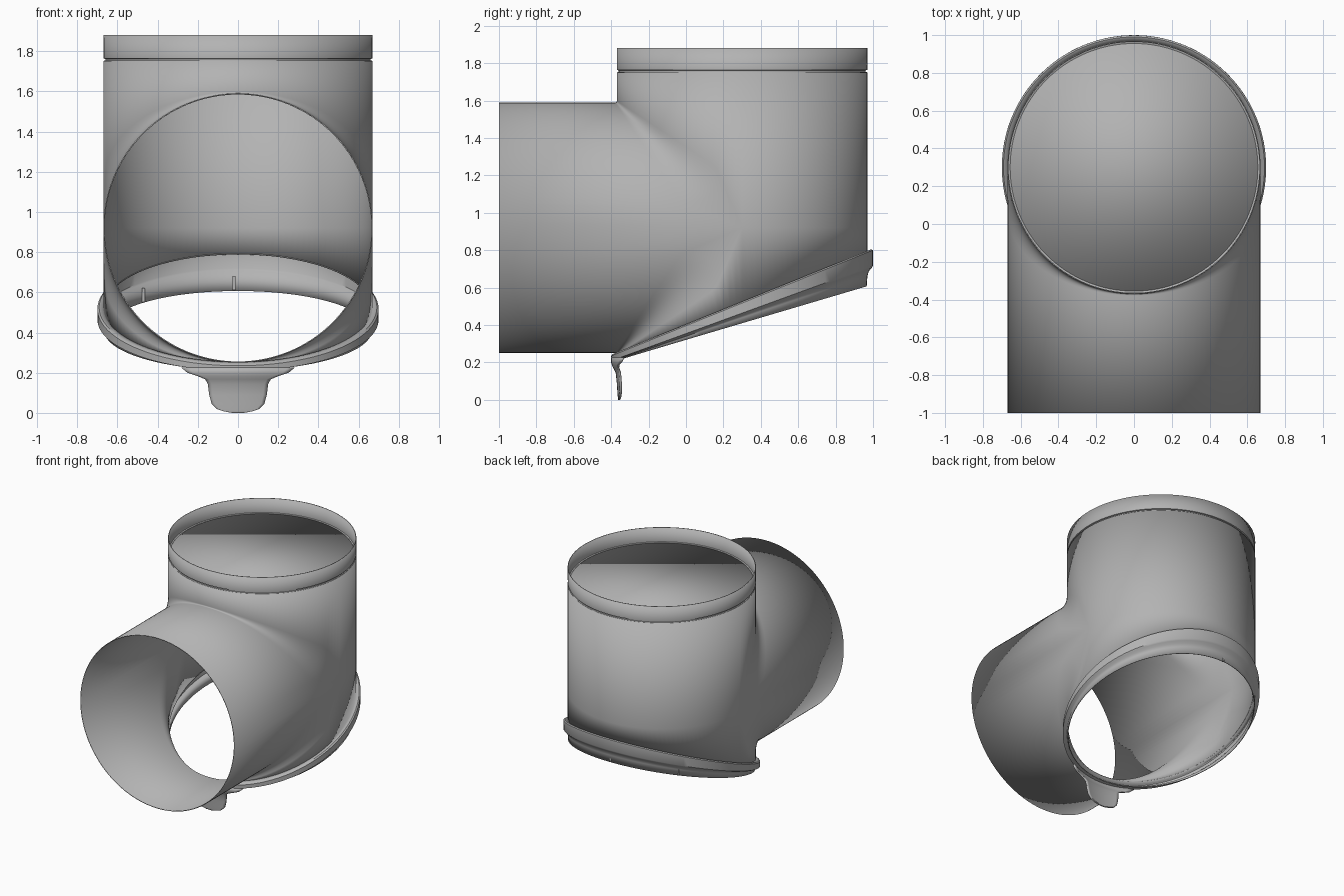
import bpy, bmesh, math

cube = bpy.data.objects.get("Cube")
if cube:
    bpy.data.objects.remove(cube, do_unlink=True)

R = 0.667      # radius of both pipes
CY = 0.30      # y of the upright pipe's axis
ZC = 0.92      # z of the level pipe's axis
TOP = 1.75     # where the collar starts
N = 64         # columns in half a turn

grey = bpy.data.materials.new("plain grey")
grey.use_nodes = True
grey.diffuse_color = (0.45, 0.45, 0.45, 1)
grey.node_tree.nodes["Principled BSDF"].inputs["Base Color"].default_value = (0.45, 0.45, 0.45, 1)


def add_grid(bm, columns):
    """Skin neighbouring columns of points with quads."""
    verts = [[bm.verts.new(p) for p in col] for col in columns]
    for a, b in zip(verts, verts[1:]):
        for i in range(len(a) - 1):
            bm.faces.new((a[i], a[i + 1], b[i + 1], b[i]))


def finish(name, bm, thickness=0.006):
    """Weld, thicken and smooth a sheet."""
    bmesh.ops.remove_doubles(bm, verts=bm.verts, dist=0.0004)
    bmesh.ops.dissolve_degenerate(bm, edges=bm.edges, dist=0.0002)
    bmesh.ops.recalc_face_normals(bm, faces=bm.faces)
    mesh = bpy.data.meshes.new(name)
    bm.to_mesh(mesh)
    bm.free()
    mesh.materials.append(grey)
    obj = bpy.data.objects.new(name, mesh)
    bpy.context.collection.objects.link(obj)
    if thickness:
        mod = obj.modifiers.new("wall", "SOLIDIFY")
        mod.thickness = thickness
        mod.offset = 0
    bpy.ops.object.select_all(action="DESELECT")
    obj.select_set(True)
    bpy.context.view_layer.objects.active = obj
    bpy.ops.object.shade_smooth_by_angle(angle=math.radians(35))
    return obj


def slant(mid, slope):
    return lambda y: mid + slope * (y - CY)


band_top = slant(0.522, 0.405)
band_low = slant(0.465, 0.364)
skirt_low = slant(0.41, 0.297)


def ring_columns(profile):
    """Turn a profile function of y into columns around the upright axis."""
    cols = []
    for i in range(2 * N + 1):
        a = math.pi * i / N
        pts = []
        for r, height in profile:
            y = CY - r * math.cos(a)
            z = height(y) if callable(height) else height
            pts.append((r * math.sin(a), y, z))
        cols.append(pts)
    return cols


# Pipe tee: level pipe blended into the front of the upright pipe
def tee_column(a, side):
    c = max(0.0, math.cos(a))
    x, y = R * math.sin(a), CY - R * c
    z = ZC + side * R * c
    d = min(0.012 + 0.22 * (1 - c), 0.9 * c)
    za = z + side * d
    end = TOP
    if side < 0:
        end = band_top(y)
        za = max(za, end)
    pts = [(x, -1, z)]
    for k in range(9):
        t = k / 8
        pts.append((x, y - d * (1 - t) ** 2, z + (za - z) * t * t))
    return pts + [(x, y, end)]


bm = bmesh.new()
angles = [math.pi * (i / N - 0.5) for i in range(N + 1)]
for side in (1, -1):
    add_grid(bm, [tee_column(a, side) for a in angles])
back = []
for a in angles:
    x, y = R * math.sin(a), CY + R * max(0.0, math.cos(a))
    back.append([(x, y, z) for z in (band_top(y), ZC, TOP)])
add_grid(bm, back)
finish("pipe_tee", bm)

# Collar with a shallow groove beneath it
bm = bmesh.new()
add_grid(bm, ring_columns([(R, TOP), (0.658, 1.752), (0.658, 1.763),
                           (R, 1.766), (R, 1.88)]))
finish("top_collar", bm)

# Lid set down inside the collar
bm = bmesh.new()
bmesh.ops.create_circle(bm, cap_ends=True, segments=2 * N, radius=0.656)
bmesh.ops.translate(bm, verts=bm.verts, vec=(0, CY, 1.76))
finish("recessed_lid", bm)


# Slanted bottom band that tapers into a skirt
def below(t):
    return lambda y: band_low(y) + t * (skirt_low(y) - band_low(y))


bm = bmesh.new()
add_grid(bm, ring_columns([
    (0.664, band_top), (0.69, band_top), (0.697, lambda y: band_top(y) - 0.006),
    (0.697, below(0)), (0.69, below(0.1)), (0.675, below(0.22)),
    (0.667, below(0.45)), (0.663, skirt_low)]))
finish("bottom_band", bm)

# Small ribs inside the back of the skirt
for name, x in (("rib_right", -0.47), ("rib_middle", -0.02)):
    bm = bmesh.new()
    bmesh.ops.create_cube(bm, size=1)
    y = CY + math.sqrt(0.66 ** 2 - x * x)
    bmesh.ops.scale(bm, verts=bm.verts, vec=(0.015, 0.016, 0.07))
    bmesh.ops.translate(bm, verts=bm.verts, vec=(x, y, skirt_low(y) + 0.04))
    finish(name, bm, 0)

# Pull tab hanging under the front of the band: height, half width, radius
tab = [(0.225, 0.28, 0.694), (0.2, 0.25, 0.694), (0.185, 0.2, 0.69),
       (0.17, 0.162, 0.682), (0.145, 0.149, 0.67), (0.09, 0.142, 0.664),
       (0.045, 0.13, 0.661), (0.02, 0.105, 0.659), (0.008, 0.07, 0.658),
       (0, 0.02, 0.657)]
bm = bmesh.new()
cols = []
for i in range(17):
    u = i / 8 - 1
    cols.append([(u * w, CY - math.sqrt(r * r - (u * w) ** 2), z) for z, w, r in tab])
add_grid(bm, cols)
finish("front_tab", bm, 0.012)
